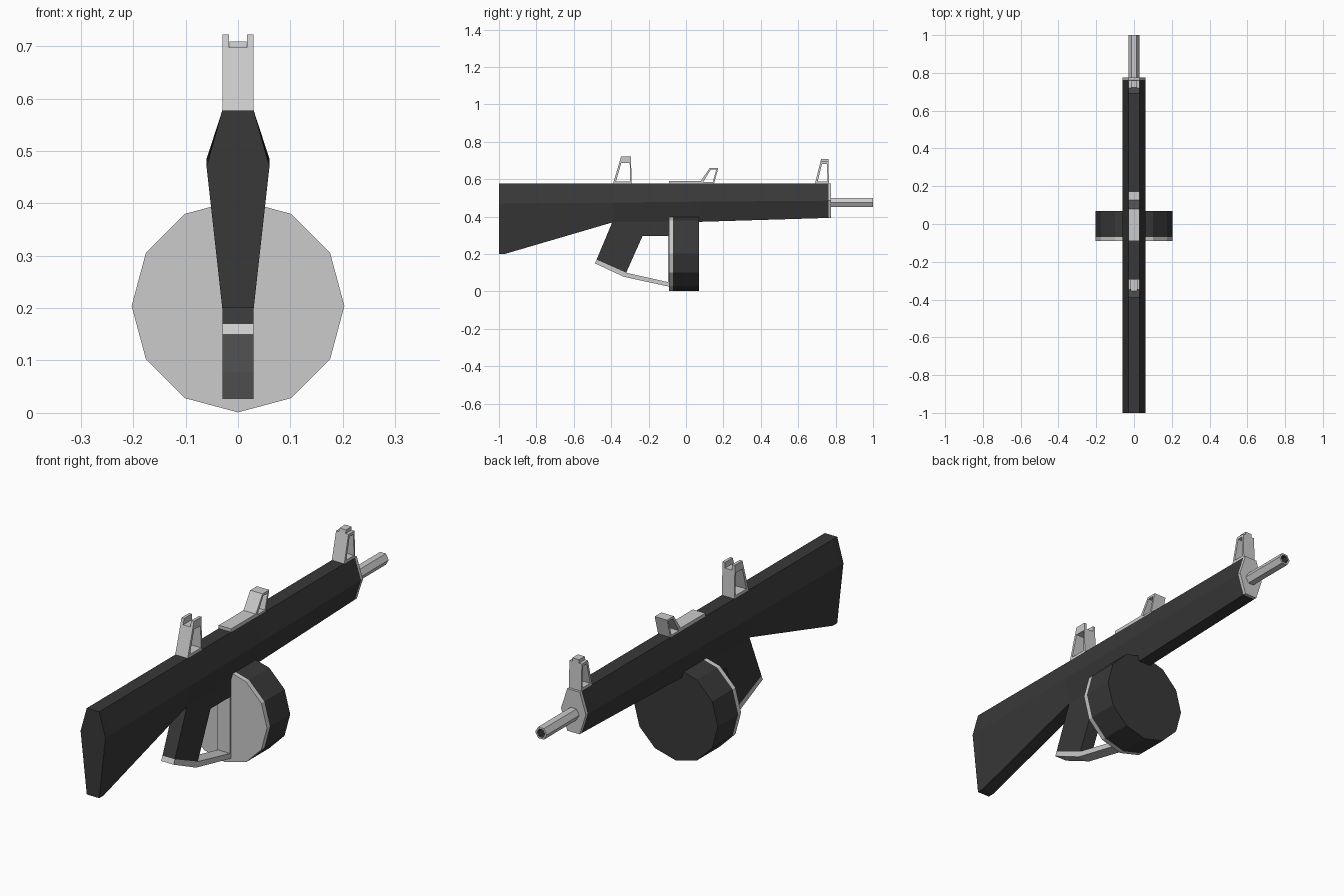
import bpy, bmesh, math

if "Cube" in bpy.data.objects:
    bpy.data.objects.remove(bpy.data.objects["Cube"])

dark = bpy.data.materials.new("dark")
dark.diffuse_color = (0.04, 0.04, 0.04, 1)
dark.use_nodes = True
dark.node_tree.nodes["Principled BSDF"].inputs["Base Color"].default_value = dark.diffuse_color


def loft(name, rings, mat=None, wrap=False):
    """Skin equal-length rings of 3D points; cap the ends or wrap around."""
    bm = bmesh.new()
    vs = [[bm.verts.new(p) for p in r] for r in rings]
    n = len(rings[0])
    pairs = list(zip(vs, vs[1:])) + ([(vs[-1], vs[0])] if wrap else [])
    for a, b in pairs:
        for i in range(n):
            j = (i + 1) % n
            bm.faces.new((a[i], a[j], b[j], b[i]))
    if not wrap:
        bm.faces.new(vs[0])
        bm.faces.new(vs[-1])
    bmesh.ops.recalc_face_normals(bm, faces=bm.faces)
    me = bpy.data.meshes.new(name)
    bm.to_mesh(me)
    bm.free()
    ob = bpy.data.objects.new(name, me)
    bpy.context.collection.objects.link(ob)
    if mat:
        me.materials.append(mat)
    return ob


def at_x(x, pts):
    return [(x, y, z) for y, z in pts]


def side_prism(name, pts, x0=-0.03, x1=0.03, mat=None):
    return loft(name, [at_x(x0, pts), at_x(x1, pts)], mat)


def frame(name, outer, inner, h=0.03):
    """Side-profile loop with a hole through it."""
    return loft(name, [at_x(-h, outer), at_x(h, outer), at_x(h, inner), at_x(-h, inner)], wrap=True)


def ngon(n, r, y, z, start=0.0):
    return [(r * math.cos(start + 2 * math.pi * i / n), y,
             z + r * math.sin(start + 2 * math.pi * i / n)) for i in range(n)]


def hexa(y, bottom, mid):
    half = [(0.03, 0.577), (0.06, mid), (0.03, bottom)]
    return [(x, y, z) for x, z in half] + [(-x, y, z) for x, z in reversed(half)]


# stock and receiver in one six-sided body
loft("body", [hexa(-1, 0.2, 0.47), hexa(-0.97, 0.2, 0.47), hexa(-0.39, 0.37, 0.475),
              hexa(0.07, 0.372, 0.48), hexa(0.763, 0.393, 0.485)], dark)
loft("front_cap", [hexa(0.763, 0.393, 0.485), hexa(0.776, 0.393, 0.485)])

# barrel with a dark bore
barrel = loft("barrel", [ngon(6, r, y, 0.475) for r, y in
                         ((0.028, 0.77), (0.028, 1.0), (0.019, 1.0), (0.019, 0.9))])
barrel.data.materials.append(None)
barrel.data.materials.append(dark)
for f in barrel.data.polygons:
    if all(math.hypot(v.co.x, v.co.z - 0.475) < 0.02
           for v in (barrel.data.vertices[i] for i in f.vertices)):
        f.material_index = 1

# drum and its rear plate
loft("drum", [ngon(12, 0.203, y, 0.204) for y in (-0.07, 0.07)], dark)
loft("drum_plate", [ngon(12, 0.203, y, 0.204) for y in (-0.09, -0.07)])

# grip and guard
side_prism("grip", [(-0.39, 0.38), (-0.478, 0.17), (-0.32, 0.1), (-0.232, 0.297),
                    (-0.09, 0.297), (-0.09, 0.38)], mat=dark)
side_prism("guard", [(-0.487, 0.15), (-0.332, 0.078), (-0.097, 0.027), (-0.09, 0.027),
                     (-0.09, 0.297), (-0.097, 0.297), (-0.097, 0.05), (-0.32, 0.1), (-0.478, 0.17)])

# rear sight with a notched top
frame("rear_sight", [(-0.39, 0.577), (-0.354, 0.697), (-0.294, 0.697), (-0.29, 0.577)],
      [(-0.374, 0.588), (-0.346, 0.686), (-0.301, 0.686), (-0.298, 0.588)])
for tag, s in (("left", -1), ("right", 1)):
    side_prism("rear_sight_ear_" + tag,
               [(-0.354, 0.697), (-0.347, 0.722), (-0.294, 0.722), (-0.294, 0.697)], s * 0.017, s * 0.03)

# front sight with a centre blade
frame("front_sight", [(0.69, 0.577), (0.719, 0.694), (0.761, 0.694), (0.765, 0.577)],
      [(0.704, 0.588), (0.727, 0.682), (0.753, 0.682), (0.757, 0.588)])
side_prism("front_sight_blade", [(0.719, 0.694), (0.722, 0.709), (0.761, 0.709), (0.761, 0.694)],
           -0.016, 0.016)

# top plate and raised handle loop
side_prism("top_plate", [(-0.09, 0.577), (-0.09, 0.591), (0.08, 0.591), (0.08, 0.577)])
frame("top_handle", [(0.075, 0.577), (0.08, 0.591), (0.127, 0.661), (0.173, 0.661), (0.15, 0.577)],
      [(0.092, 0.584), (0.096, 0.591), (0.132, 0.651), (0.162, 0.651), (0.143, 0.584)])
